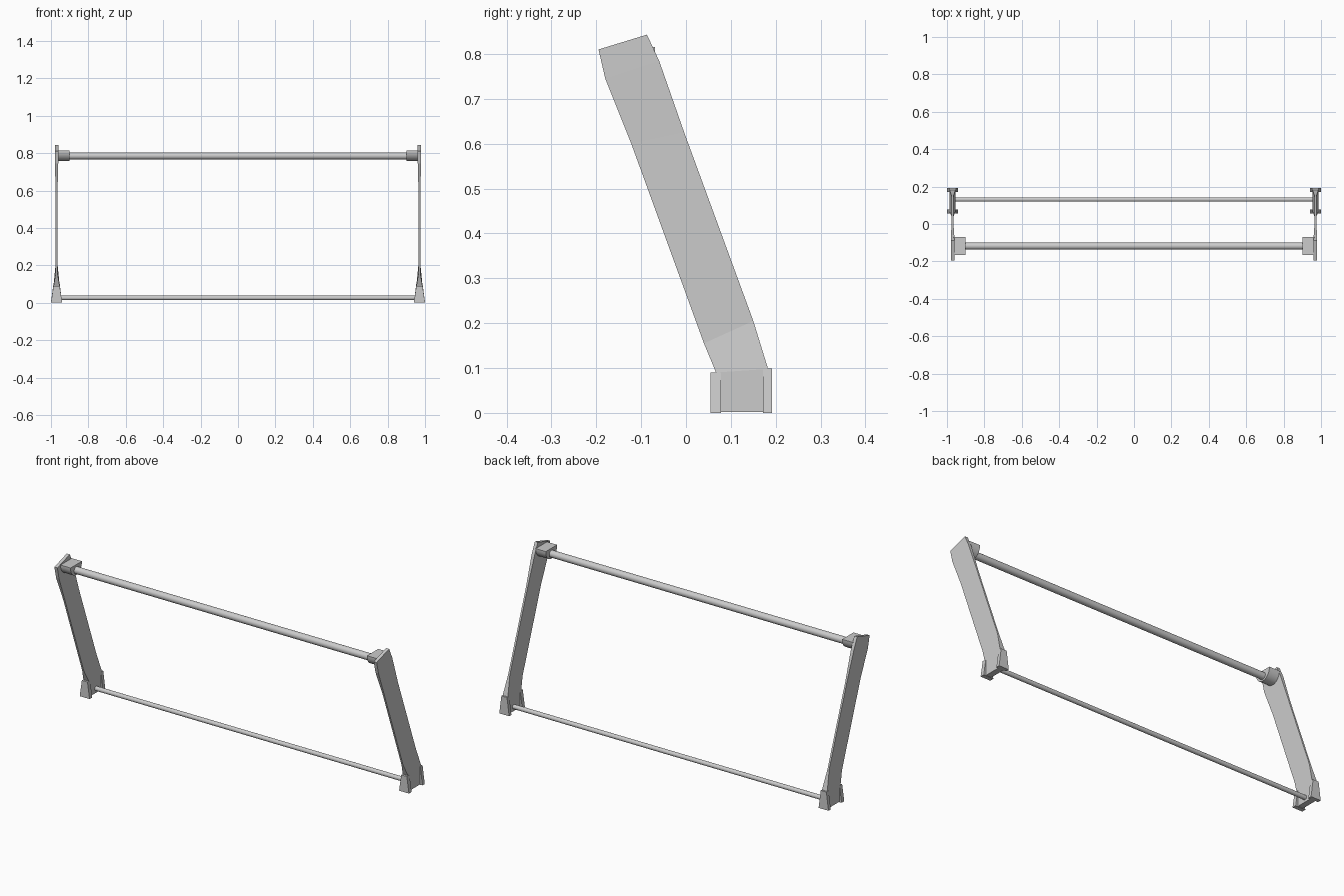
import bpy, bmesh, math

if "Cube" in bpy.data.objects:
    bpy.data.objects.remove(bpy.data.objects["Cube"])

XC = 0.97  # centre plane of each side frame


def make_object(name, bm, smooth=False):
    bmesh.ops.recalc_face_normals(bm, faces=bm.faces)
    mesh = bpy.data.meshes.new(name)
    bm.to_mesh(mesh)
    bm.free()
    ob = bpy.data.objects.new(name, mesh)
    bpy.context.collection.objects.link(ob)
    if smooth:
        bpy.context.view_layer.objects.active = ob
        ob.select_set(True)
        bpy.ops.object.shade_smooth_by_angle(angle=math.radians(35))
        ob.select_set(False)
    return ob


def loft(name, rings, smooth=False):
    """Skin a list of equally sized point rings and cap both ends."""
    bm = bmesh.new()
    vr = [[bm.verts.new(p) for p in ring] for ring in rings]
    n = len(vr[0])
    for a, b in zip(vr, vr[1:]):
        for i in range(n):
            j = (i + 1) % n
            bm.faces.new((a[i], a[j], b[j], b[i]))
    bm.faces.new(vr[0])
    bm.faces.new(vr[-1])
    return make_object(name, bm, smooth)


def slab(name, side, stations):
    """Stations: front y, front z, back y, back z, half thickness."""
    x = side * XC
    loft(name, [[(x - t, y0, z0), (x + t, y0, z0), (x + t, y1, z1), (x - t, y1, z1)]
                for y0, z0, y1, z1, t in stations])


def rod(name, y, z, r, half_len, sides=24):
    ring = [(y + r * math.cos(2 * math.pi * i / sides),
             z + r * math.sin(2 * math.pi * i / sides)) for i in range(sides)]
    loft(name, [[(x, *p) for p in ring] for x in (-half_len, half_len)], True)


for side, label in ((-1, "left"), (1, "right")):
    # Leaning side plate, thick at the foot and slightly at the top
    slab(label + "_side_plate", side, [
        (0.070, 0.002, 0.178, 0.002, 0.016),
        (0.067, 0.090, 0.183, 0.098, 0.016),
        (0.040, 0.155, 0.150, 0.205, 0.005),
        (-0.122, 0.600, -0.004, 0.625, 0.005),
        (-0.180, 0.745, -0.060, 0.785, 0.009),
        (-0.195, 0.810, -0.087, 0.843, 0.009)])
    # Tapered foot flanges in front of and behind the plate
    for part, y0, y1, h in (("front", 0.055, 0.078, 0.09), ("back", 0.172, 0.192, 0.099)):
        slab(f"{label}_{part}_foot_flange", side, [
            (y0, 0, y1, 0, 0.030), (y0, h, y1, h, 0.017)])
    # Cup holding the upper rail: flat top, round underside
    cup = [(-0.118 + 0.049 * math.cos(a), 0.811 + 0.053 * math.sin(a))
           for a in (math.pi + math.pi * i / 16 for i in range(17))]
    cup = [(-0.167, 0.815)] + cup + [(-0.069, 0.815)]
    loft(label + "_rail_cup", [[(side * x, *p) for p in cup] for x in (0.90, 0.965)], True)

# Rails between the side frames
rod("upper_rail", -0.118, 0.785, 0.019, 0.965)
rod("lower_rail", 0.131, 0.026, 0.012, 0.965)
